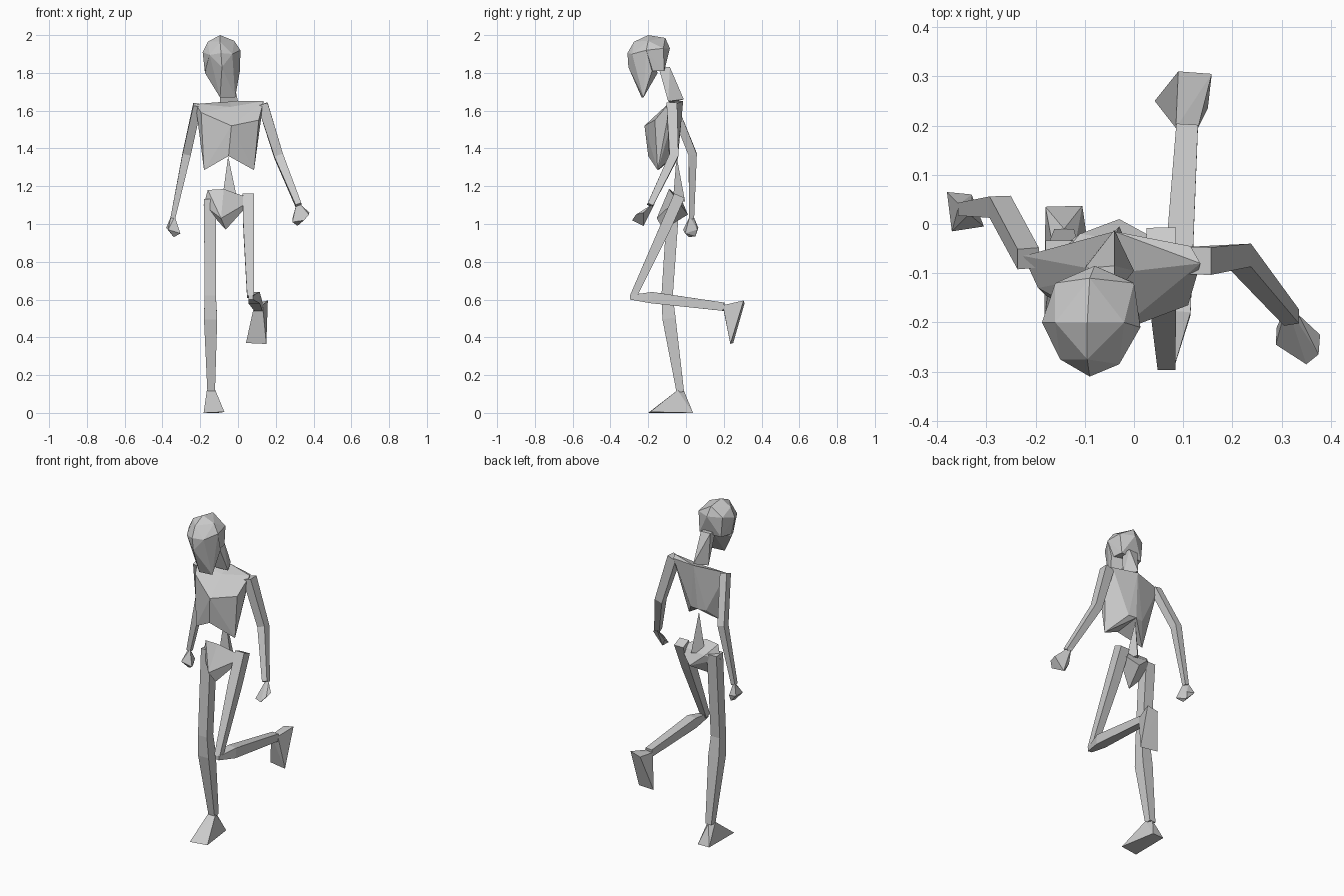
import bpy, bmesh
from mathutils import Vector

cube = bpy.data.objects.get("Cube")
if cube:
    bpy.data.objects.remove(cube, do_unlink=True)

# One plain colour for the whole figure
bone_grey = bpy.data.materials.new("bone_grey")
bone_grey.use_nodes = True
colour = (0.6, 0.6, 0.6, 1)
bone_grey.diffuse_color = colour
shader = next(n for n in bone_grey.node_tree.nodes if n.type == "BSDF_PRINCIPLED")
shader.inputs["Base Color"].default_value = colour


def finish(name, bm):
    """Turn a bmesh into a flat shaded object."""
    bmesh.ops.recalc_face_normals(bm, faces=bm.faces)
    mesh = bpy.data.meshes.new(name)
    bm.to_mesh(mesh)
    bm.free()
    mesh.materials.append(bone_grey)
    obj = bpy.data.objects.new(name, mesh)
    bpy.context.scene.collection.objects.link(obj)
    return obj


def faceted(name, *corners):
    """Faceted solid spanned by a few corner points."""
    bm = bmesh.new()
    for corner in corners:
        bm.verts.new(corner)
    result = bmesh.ops.convex_hull(bm, input=list(bm.verts))
    unused = [g for g in result["geom_interior"] if isinstance(g, bmesh.types.BMVert)]
    if unused:
        bmesh.ops.delete(bm, geom=unused, context="VERTS")
    return finish(name, bm)


def limb(name, *joints):
    """Four sided tapering tube through joints given as (point, half width)."""
    bm = bmesh.new()
    points = [Vector(point) for point, width in joints]
    rings = []
    for i, (point, width) in enumerate(joints):
        before = points[max(i - 1, 0)]
        after = points[min(i + 1, len(points) - 1)]
        axis = (after - before).normalized()
        # keep the square section aligned with the side direction
        side = Vector((1, 0, 0))
        side = (side - axis * side.dot(axis)).normalized()
        depth = axis.cross(side)
        ring = [bm.verts.new(points[i] + width * (a * side + b * depth))
                for a, b in ((-1, -1), (1, -1), (1, 1), (-1, 1))]
        rings.append(ring)
    for low, high in zip(rings, rings[1:]):
        for k in range(4):
            n = (k + 1) % 4
            bm.faces.new((low[k], low[n], high[n], high[k]))
    bm.faces.new(rings[0])
    bm.faces.new(rings[-1])
    return finish(name, bm)


# Head: rounded cranium, with a face narrowing to the chin
temple_right, temple_left = (-.187, -.2, 1.91), (.013, -.21, 1.92)
brow = (-.09, -.31, 1.905)
brow_right, brow_left = (-.15, -.275, 1.895), (-.03, -.285, 1.9)
nape_right, nape_left = (-.15, -.12, 1.81), (-.01, -.115, 1.81)
faceted("cranium", temple_right, temple_left, brow, brow_right, brow_left,
        nape_right, nape_left,
        (-.095, -.2, 2), (-.16, -.2, 1.965), (-.02, -.2, 1.97),
        (-.095, -.275, 1.965), (-.09, -.11, 1.985),
        (-.16, -.12, 1.93), (0, -.12, 1.93), (-.08, -.085, 1.93),
        (-.175, -.2, 1.81), (0, -.2, 1.81))
faceted("face", temple_right, temple_left, brow, brow_right, brow_left,
        (-.175, -.19, 1.8), (.01, -.18, 1.81), (-.085, -.305, 1.83),
        (-.095, -.235, 1.67), (-.015, -.225, 1.67), (-.08, -.15, 1.8))

# Neck leaning forward from the shoulders
faceted("neck", (-.1, -.14, 1.83), (-.04, -.145, 1.83), (-.1, -.09, 1.83),
        (-.04, -.085, 1.83), (-.095, -.08, 1.64), (0, -.095, 1.65),
        (-.04, -.012, 1.66))

# Ribcage: two halves meeting at the breastbone, notched below
neck_base = (-.04, -.015, 1.65)
neck_front = (-.04, -.1, 1.62)
breastbone = (-.035, -.22, 1.52)
notch = (-.05, -.2, 1.36)
spine_end = (-.05, -.04, 1.38)
faceted("ribcage_right", neck_base, neck_front, breastbone, notch, spine_end,
        (-.225, -.065, 1.635), (-.195, -.13, 1.59), (-.18, -.145, 1.285),
        (-.1, -.05, 1.38))
faceted("ribcage_left", neck_base, neck_front, breastbone, notch, spine_end,
        (.135, -.08, 1.65), (.115, -.045, 1.64), (.11, -.165, 1.55),
        (.085, -.15, 1.285), (.0, -.045, 1.38))

# Spine tapering upward, and the pelvis
faceted("spine", (-.052, -.05, 1.36), (-.085, -.06, 1.12), (0, -.07, 1.11),
        (-.03, -.005, 1.12))
faceted("pelvis", (-.182, -.07, 1.1), (-.16, -.08, 1.18), (-.075, -.09, 1.185),
        (.03, -.06, 1.14), (.08, -.05, 1.13), (-.065, -.12, .97),
        (-.09, -.155, 1.03), (-.03, .01, 1.05), (-.11, -.02, 1.12))

# Arms: shoulder, elbow, wrist
limb("right_arm", ((-.215, -.07, 1.63), .022), ((-.272, .035, 1.37), .022),
     ((-.345, .03, 1.03), .013))
limb("left_arm", ((.13, -.075, 1.635), .028), ((.215, -.065, 1.36), .024),
     ((.32, -.19, 1.1), .016))

# Hands: closed faceted fists
faceted("right_hand", (-.355, .04, 1.04), (-.335, .02, 1.04), (-.38, .065, .98),
        (-.37, -.015, .97), (-.305, -.005, .95), (-.33, .06, .97),
        (-.34, .015, .93), (-.335, .05, .935))
faceted("left_hand", (.31, -.165, 1.11), (.335, -.185, 1.1), (.378, -.225, 1.06),
        (.375, -.265, 1.05), (.35, -.285, 1.02), (.288, -.245, 1.01),
        (.29, -.21, 1.035), (.315, -.225, .99))

# Standing leg with a wedge foot flat on the ground
limb("right_leg", ((-.148, -.065, 1.13), .032), ((-.147, -.1, .62), .03),
     ((-.145, -.09, .5), .035), ((-.142, -.03, .11), .02))
faceted("right_foot", (-.165, -.045, .12), (-.12, -.045, .12), (-.142, -.01, .115),
        (-.182, -.2, 0), (-.072, -.19, .005), (-.18, .035, 0), (-.105, .037, 0))

# Raised leg: thigh forward, shin folded back
limb("left_thigh", ((.055, -.035, 1.15), .03), ((.057, -.11, .98), .029),
     ((.066, -.28, .615), .018))
limb("left_shin", ((.068, -.295, .612), .012), ((.085, -.18, .61), .03),
     ((.108, .2, .562), .022))
faceted("left_foot", (.085, .195, .565), (.13, .195, .57), (.12, .2, .54),
        (.09, .31, .58), (.158, .305, .595), (.042, .25, .37), (.15, .235, .365))
